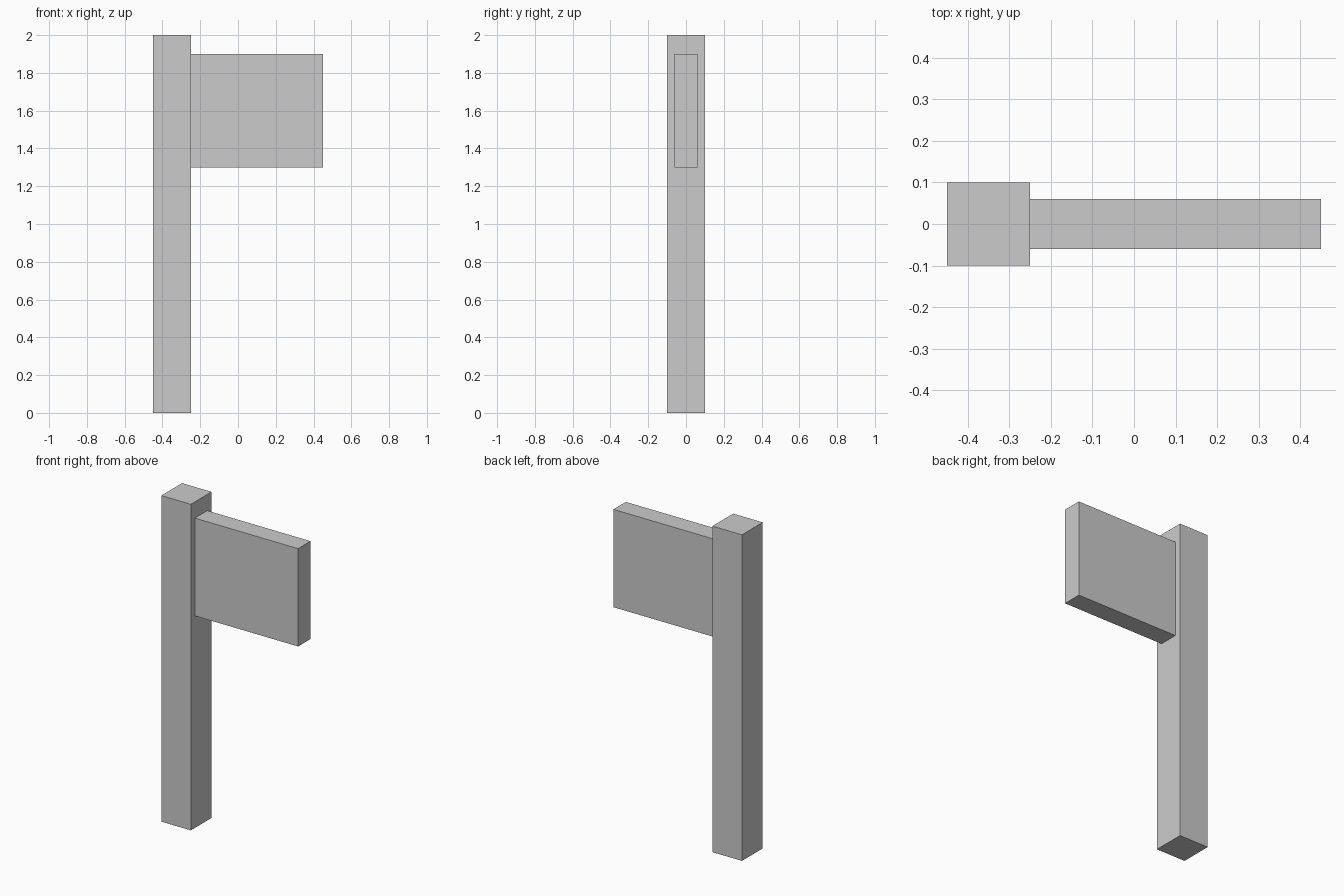
import bpy

if "Cube" in bpy.data.objects:
    bpy.data.objects.remove(bpy.data.objects["Cube"])


def box(name, lo, hi):
    """Axis-aligned box between two corners."""
    centre = [(a + b) / 2 for a, b in zip(lo, hi)]
    bpy.ops.mesh.primitive_cube_add(size=1, location=centre)
    obj = bpy.context.object
    obj.name = name
    obj.scale = [b - a for a, b in zip(lo, hi)]
    bpy.ops.object.transform_apply(location=False, rotation=False, scale=True)
    return obj


# Upright square post
box("post", (-0.45, -0.10, 0.0), (-0.25, 0.10, 2.0))

# Flat board fixed to the side of the post
box("sign_board", (-0.25, -0.06, 1.30), (0.45, 0.06, 1.90))
